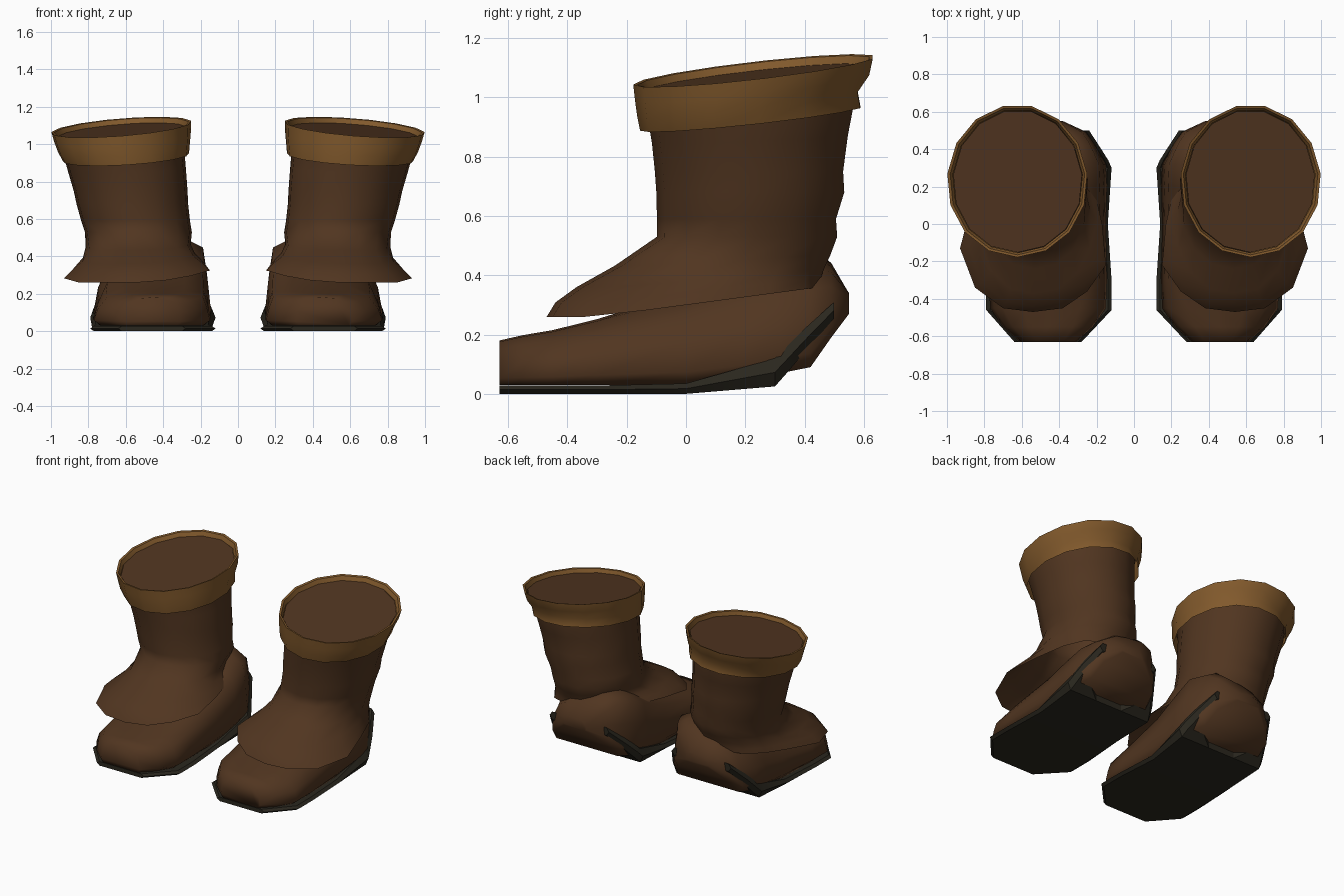
import bpy, bmesh, math

if "Cube" in bpy.data.objects:
    bpy.data.objects.remove(bpy.data.objects["Cube"])

N = 15


def material(name, rgb):
    m = bpy.data.materials.new(name)
    m.diffuse_color = (*rgb, 1)
    m.use_nodes = True
    m.node_tree.nodes["Principled BSDF"].inputs["Base Color"].default_value = m.diffuse_color
    return m


LEATHER = material("brown leather", (0.082, 0.036, 0.0145))
CUFF = material("tan cuff", (0.22, 0.10, 0.025))
SOLE = material("dark sole", (0.023, 0.020, 0.013))


def loft(name, rings, mat, cap_start=False, cap_end=False, angle=40):
    """Skin closed rings in order, then mirror for the second boot."""
    bm = bmesh.new()
    vs = [[bm.verts.new(p) for p in r] for r in rings]
    n = len(rings[0])
    for a, b in zip(vs, vs[1:]):
        for i in range(n):
            j = (i + 1) % n
            bm.faces.new((a[i], a[j], b[j], b[i]))
    if cap_start:
        bm.faces.new(vs[0][::-1])
    if cap_end:
        bm.faces.new(vs[-1])
    if cap_start and cap_end:
        bmesh.ops.recalc_face_normals(bm, faces=bm.faces)
    me = bpy.data.meshes.new(name)
    bm.to_mesh(me)
    bm.free()
    me.materials.append(mat)
    ob = bpy.data.objects.new(name, me)
    bpy.context.collection.objects.link(ob)
    bpy.ops.object.select_all(action='DESELECT')
    ob.select_set(True)
    bpy.context.view_layer.objects.active = ob
    bpy.ops.object.shade_smooth_by_angle(angle=math.radians(angle))
    ob.modifiers.new("pair", 'MIRROR').use_mirror_merge = False
    return ob


def ellipse(x0, x1, y0, y1, z, sx=0.0, sy=0.0):
    """Ring filling the given x/y range, tilted by slopes sx and sy, one corner at the front."""
    pts = []
    for i in range(N):
        a = 2 * math.pi * i / N - math.pi / 2
        dx = (x1 - x0) / 2 * math.cos(a)
        s = math.sin(a)
        dy = (y1 - y0) / 2 * (s / math.cos(math.pi / N) if s > 0 else s)
        pts.append(((x0 + x1) / 2 + dx, (y0 + y1) / 2 + dy, z + sx * dx + sy * dy))
    return pts


def blend(a, b, t):
    return [tuple(p[k] + (q[k] - p[k]) * t[k] for k in range(3)) for p, q in zip(a, b)]


# Shaft with a flared skirt over the instep, closed by a disc inside the cuff
outline = [(.54, -.47), (.70, -.45), (.85, -.34), (.93, -.13), (.87, .10), (.81, .28),
           (.73, .40), (.60, .45), (.44, .45), (.29, .38), (.22, .22), (.17, 0),
           (.15, -.22), (.25, -.36), (.38, -.45)]
skirt = [(x, y, .26 + .133 * max(0, y + .3) + .18 * max(0, .45 - x)) for x, y in outline]
ankle = ellipse(.245, .82, -.098, .51, .53)
loft("boot_shaft", [
    skirt,
    blend(skirt, ankle, (.35, .08, .18)),
    blend(skirt, ankle, (.8, .27, .37)),
    blend(skirt, ankle, (1.08, .62, .64)),
    ankle,
    ellipse(.255, .84, -.098, .506, .59),
    ellipse(.265, .865, -.10, .534, .68),
    ellipse(.268, .88, -.105, .53, .75),
    ellipse(.277, .91, -.115, .546, .86, -.03, .04),
    ellipse(.285, .93, -.125, .565, .94, -.06, .10),
    ellipse(.285, .945, -.135, .56, 1.0, -.07, .11),
    ellipse(.276, .968, -.152, .602, 1.062, -.08, .115),
], LEATHER, cap_end=True, angle=75)

# Folded cuff around the top, with its inner lip
loft("boot_cuff", [
    ellipse(.26, .94, -.155, .588, .928, -.06, .108),
    ellipse(.255, .965, -.165, .578, .98, -.07, .112),
    ellipse(.25, .985, -.172, .618, 1.035, -.075, .115),
    ellipse(.248, 1.0, -.178, .63, 1.09, -.08, .115),
    ellipse(.262, .985, -.165, .617, 1.087, -.08, .115),
    ellipse(.274, .970, -.154, .604, 1.060, -.08, .115),
], CUFF)

# Foot: sections from toe to heel, (y, x0, x1, z0, z1, inward tilt)
outer = [(.88, 0), (1, .15), (.93, .5), (.78, .8), (.42, .97)]
inner = [(-.55, .98), (-.88, .82), (-.95, .5), (-1, .15), (-.88, 0)]
profile = outer + [(0, 1)] + inner
foot = []
for y, x0, x1, z0, z1, tilt in [
        (-.63, .31, .61, .03, .18, 0), (-.55, .22, .70, .03, .198, 0),
        (-.45, .15, .77, .03, .215, 0), (-.30, .145, .775, .03, .252, 0),
        (0, .15, .765, .03, .34, .02), (.2, .145, .77, .05, .42, .05),
        (.32, .15, .77, .07, .465, .075), (.42, .20, .73, .09, .47, .065),
        (.49, .25, .68, .19, .43, .03), (.55, .38, .56, .27, .34, 0)]:
    foot.append([((x0 + x1) / 2 + u * (x1 - x0) / 2, y,
                  z0 + v * (z1 - z0) - tilt * u * v) for u, v in profile])
loft("boot_foot", foot, LEATHER, True, True, angle=95)


def slab(name, sections, left=True, right=True):
    """Bar through (y, x0, x1, z0, z1) sections; chosen sides come to a ridge at mid height."""
    rings = []
    for y, x0, x1, z0, z1 in sections:
        zm, b = (z0 + z1) / 2, .02
        l, r = b * left, b * right
        rings.append([(x0 + l, y, z0), (x1 - r, y, z0), (x1, y, zm),
                      (x1 - r, y, z1), (x0 + l, y, z1), (x0, y, zm)])
    loft(name, rings, SOLE, True, True, angle=25)


# Sole plate
slab("sole", [(-.63, .28, .64, 0, .028), (-.46, .12, .79, 0, .028),
              (-.30, .12, .79, 0, .028), (0, .14, .78, 0, .035),
              (.30, .12, .79, .025, .12)])

# Strips rising up both sides of the heel
slab("inner_heel_strip", [(.30, .12, .36, .025, .12), (.34, .137, .29, .07, .16),
                          (.40, .175, .26, .14, .22), (.50, .24, .29, .255, .31)],
     right=False)
slab("outer_heel_strip", [(.30, .56, .79, .025, .12), (.34, .63, .775, .07, .16),
                          (.40, .66, .75, .14, .22), (.50, .645, .695, .255, .31)],
     left=False)
